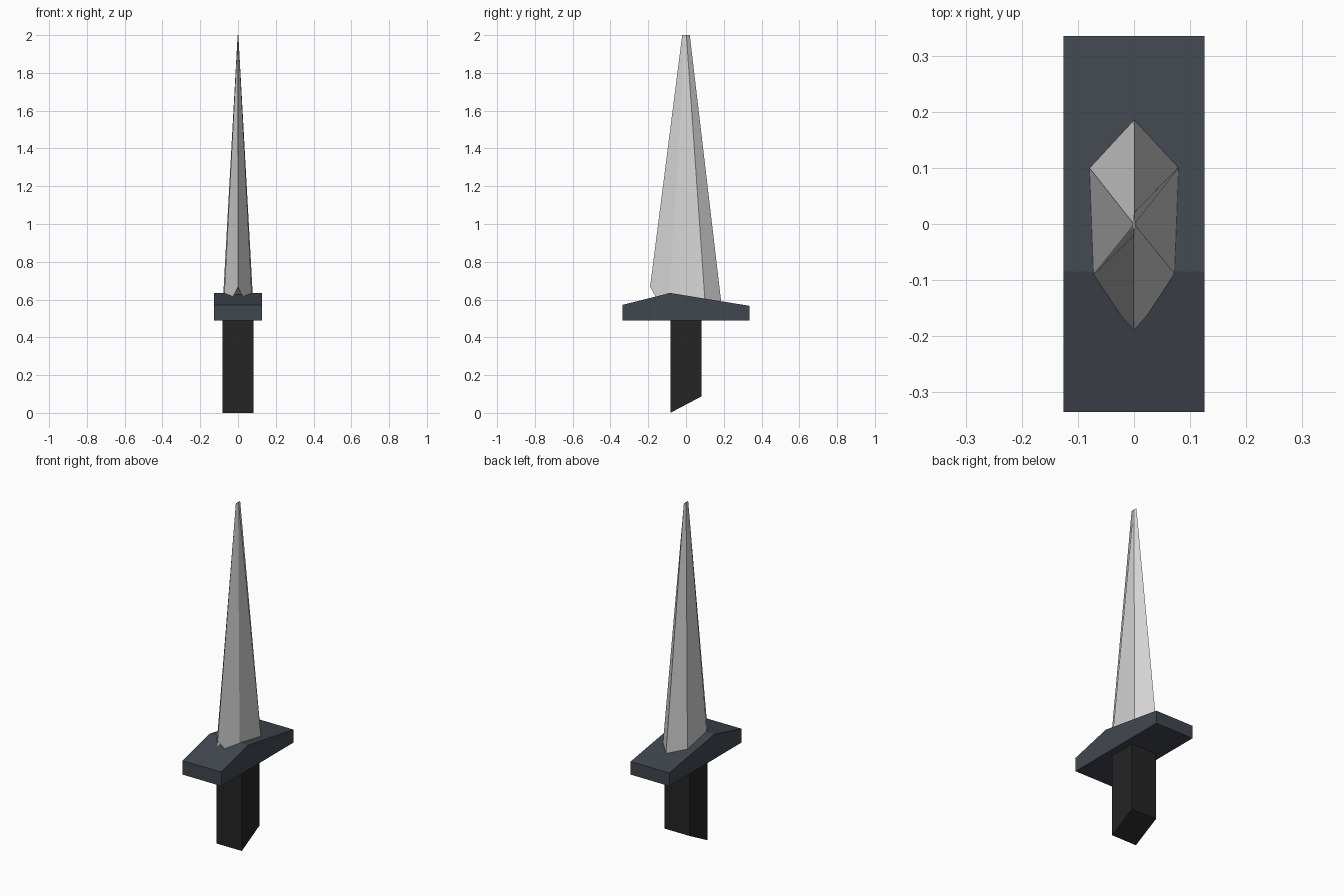
import bpy

if "Cube" in bpy.data.objects:
    bpy.data.objects.remove(bpy.data.objects["Cube"])


def material(name, rgb):
    m = bpy.data.materials.new(name)
    m.diffuse_color = (*rgb, 1.0)
    m.use_nodes = True
    m.node_tree.nodes["Principled BSDF"].inputs["Base Color"].default_value = m.diffuse_color
    return m


steel = material("light steel", (0.66, 0.66, 0.66))
slate = material("slate grey", (0.053, 0.062, 0.078))
black = material("soft black", (0.018, 0.018, 0.018))


def loft(name, ring_a, ring_b, mat):
    """Closed solid between two rings with the same point count."""
    n = len(ring_a)
    faces = [(i, (i + 1) % n, n + (i + 1) % n, n + i) for i in range(n)]
    faces += [tuple(reversed(range(n))), tuple(range(n, 2 * n))]
    mesh = bpy.data.meshes.new(name)
    mesh.from_pydata(ring_a + ring_b, [], faces)
    mesh.materials.append(mat)
    mesh.update()
    obj = bpy.data.objects.new(name, mesh)
    bpy.context.collection.objects.link(obj)
    return obj


# Handle: square post with a slanted pommel end
h = 0.083
square = [(-h, -h), (h, -h), (h, h), (-h, h)]
loft("handle",
     [(x, y, 0.0 if y < 0 else 0.088) for x, y in square],
     [(x, y, 0.50) for x, y in square], black)

# Guard: side profile with an off-centre peak, extruded across x
profile = [(-0.335, 0.49), (0.335, 0.49), (0.335, 0.567),
           (-0.085, 0.635), (-0.335, 0.572)]
loft("guard",
     [(0.126, y, z) for y, z in reversed(profile)],
     [(-0.126, y, z) for y, z in reversed(profile)], slate)

# Blade: six-sided taper to a short edge; front corner is cut up above the guard
base = [(0, -0.19, 0.668), (0.079, -0.097, 0.50), (0.085, 0.107, 0.50),
        (0, 0.192, 0.54), (-0.085, 0.107, 0.50), (-0.079, -0.097, 0.50)]
t = 0.002
tip = [(0, -0.02, 2.0), (t, -t, 2.0), (t, t, 2.0),
       (0, 0.02, 2.0), (-t, t, 2.0), (-t, -t, 2.0)]
loft("blade", base, tip, steel)
